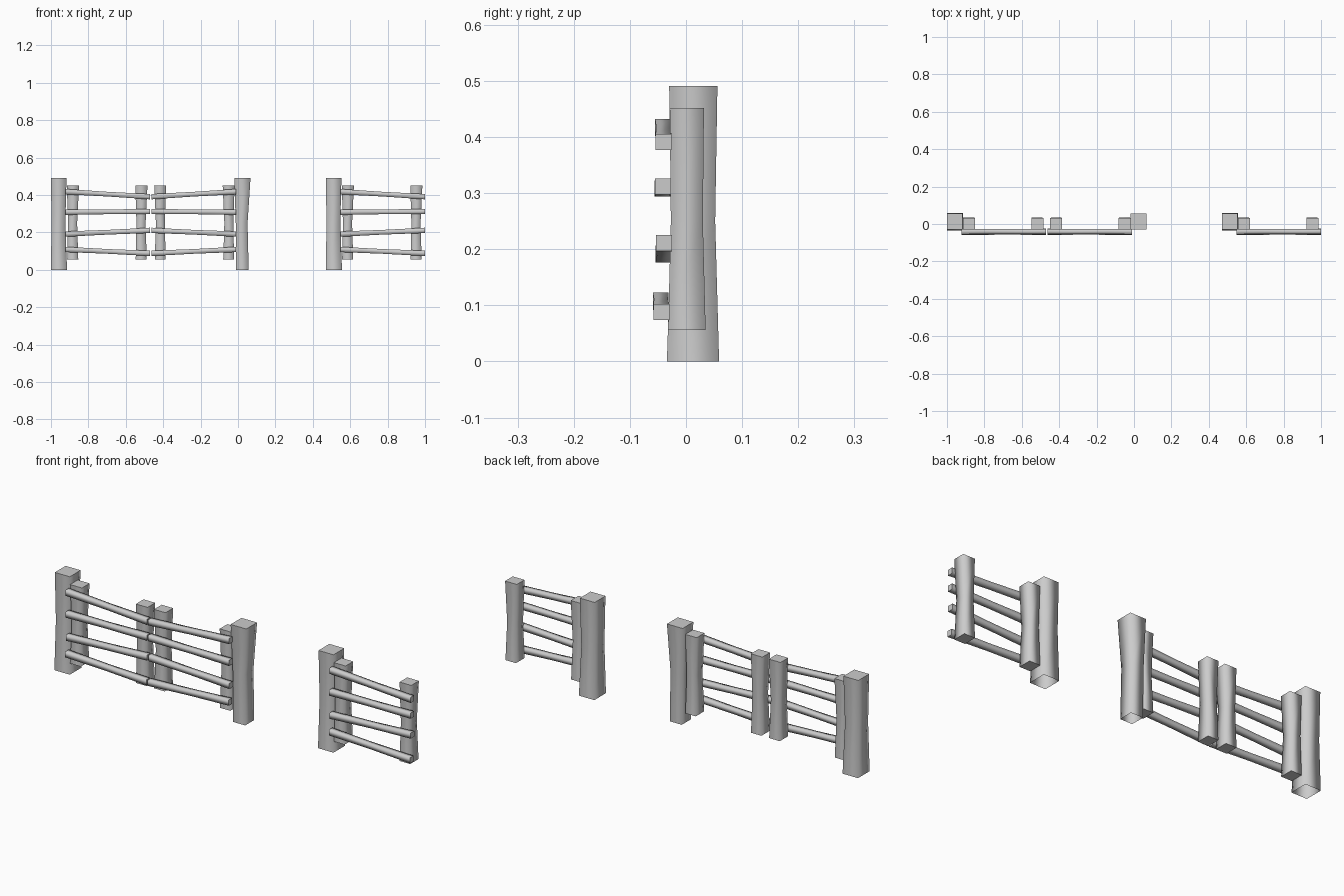
import bpy, bmesh
from mathutils import Vector

if "Cube" in bpy.data.objects:
    bpy.data.objects.remove(bpy.data.objects["Cube"])


def loft(name, rings, cap_start=True, cap_end=True):
    """Skin four-cornered rings; sides shade smooth, ends stay crisp."""
    bm = bmesh.new()
    loops = [[bm.verts.new(p) for p in r] for r in rings]
    for a, b in zip(loops, loops[1:]):
        for i in range(4):
            j = (i + 1) % 4
            bm.faces.new((a[i], a[j], b[j], b[i])).smooth = True
    for want, ring in ((cap_start, loops[0]), (cap_end, loops[-1])):
        if want:
            cap = bm.faces.new(ring)
            for e in cap.edges:
                e.smooth = False
    bmesh.ops.recalc_face_normals(bm, faces=bm.faces[:])
    me = bpy.data.meshes.new(name)
    bm.to_mesh(me)
    bm.free()
    ob = bpy.data.objects.new(name, me)
    bpy.context.collection.objects.link(ob)
    return ob


def post(name, levels, cap_bottom=True):
    """levels: (z, x0, x1, y0, y1) from bottom to top."""
    rings = [[(x0, y0, z), (x1, y0, z), (x1, y1, z), (x0, y1, z)]
             for z, x0, x1, y0, y1 in levels]
    return loft(name, rings, cap_start=cap_bottom)


def rail(name, xa, xb, za, zb, y, r=0.0142):
    """Square bar, slightly waisted, running from the hinge to the free end."""
    a, b = Vector((xa, y, za)), Vector((xb, y + 0.001, zb))
    rings = []
    for t, s in ((0, 1), (0.5, 0.88), (1, 1)):
        c, h = a.lerp(b, t), r * s
        rings.append([c + Vector((0, u * h, v * h))
                      for u, v in ((-1, -1), (1, -1), (1, 1), (-1, 1))])
    return loft(name, rings)


# Rails: height at the hinge, height at the free end, depth
RAILS = [(0.418, 0.391, -0.041), (0.308, 0.312, -0.042),
         (0.191, 0.211, -0.040), (0.109, 0.088, -0.045)]


def gate(name, ox, sx=1):
    """Gate leaf whose hinge post starts at ox, extending along sx."""
    def X(d):
        return ox + sx * d
    # Two upright stiles
    for part, d in (("hinge_stile", 0.085), ("end_stile", 0.451)):
        post(f"{name}_{part}", [
            (0.056, X(d + 0.002), X(d + 0.061), -0.032, 0.035),
            (0.25, X(d + 0.006), X(d + 0.055), -0.027, 0.030),
            (0.452, X(d), X(d + 0.065), -0.029, 0.032)] if sx > 0 else [
            (0.056, X(d + 0.003), X(d + 0.061), -0.032, 0.035),
            (0.25, X(d + 0.007), X(d + 0.055), -0.027, 0.030),
            (0.452, X(d), X(d + 0.064), -0.029, 0.032)])
    # Four cross rails
    for i, (za, zb, y) in enumerate(RAILS, 1):
        rail(f"{name}_rail_{i}", X(0.078), X(0.53), za, zb, y)


gate("left_gate", -1.0)
gate("right_gate", 0.067, -1)
gate("single_gate", 0.47)

# Tall gate posts, open underneath
for name, x in (("left_gate_post", -1.0), ("single_gate_post", 0.47)):
    post(name, [(0, x, x + 0.086, -0.034, 0.059),
                (0.25, x + 0.003, x + 0.077, -0.026, 0.052),
                (0.491, x, x + 0.083, -0.030, 0.056)], cap_bottom=False)
post("right_gate_post", [(0, -0.010, 0.057, -0.024, 0.048),
                         (0.25, -0.012, 0.051, -0.024, 0.050),
                         (0.491, -0.020, 0.067, -0.030, 0.056)], cap_bottom=False)
